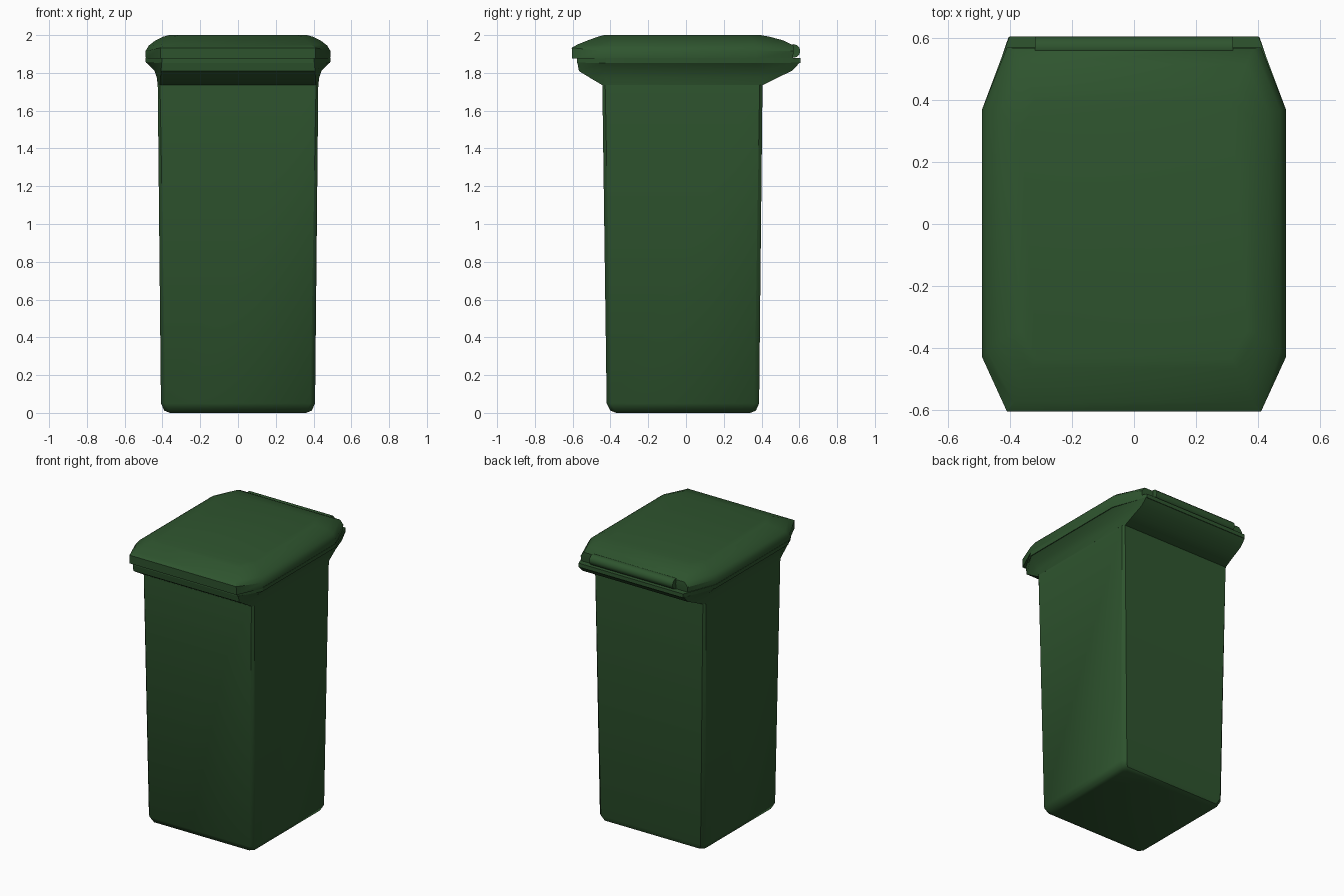
import bpy
import bmesh
import math
from mathutils import Matrix

cube = bpy.data.objects.get("Cube")
if cube:
    bpy.data.objects.remove(cube, do_unlink=True)

# One plastic colour for every part
green = bpy.data.materials.new("dark_green_plastic")
green.use_nodes = True
colour = (0.028, 0.09, 0.028, 1)
green.diffuse_color = colour
shader = next(n for n in green.node_tree.nodes if n.type == "BSDF_PRINCIPLED")
shader.inputs["Base Color"].default_value = colour
shader.inputs["Roughness"].default_value = 0.6


def finish(name, bm, angle):
    """Turn a bmesh into a smooth shaded object with sharp edges kept."""
    bmesh.ops.recalc_face_normals(bm, faces=bm.faces[:])
    mesh = bpy.data.meshes.new(name)
    bm.to_mesh(mesh)
    bm.free()
    mesh.materials.append(green)
    obj = bpy.data.objects.new(name, mesh)
    bpy.context.collection.objects.link(obj)
    bpy.ops.object.select_all(action="DESELECT")
    obj.select_set(True)
    bpy.context.view_layer.objects.active = obj
    bpy.ops.object.shade_smooth_by_angle(angle=math.radians(angle))
    return obj


def ring(bm, z, half, front, back, cut_x, cut_front, cut_back, lift=0):
    """Rectangle with cut corners; lift raises its front edge."""
    right = [
        (half - cut_x, front, z + lift),
        (half, front + cut_front, z),
        (half, back - cut_back, z),
        (half - cut_x, back, z),
    ]
    left = [(-x, y, h) for x, y, h in reversed(right)]
    return [bm.verts.new(p) for p in right + left]


def loft(name, sections, angle):
    """Skin a stack of cut-corner rectangles and cap both ends."""
    bm = bmesh.new()
    loops = [ring(bm, *section) for section in sections]
    for low, high in zip(loops, loops[1:]):
        count = len(low)
        for i in range(count):
            j = (i + 1) % count
            bm.faces.new((low[i], low[j], high[j], high[i]))
    bm.faces.new(loops[0][::-1])
    bm.faces.new(loops[-1])
    return finish(name, bm, angle)


# Tapered body with a rounded foot
loft("bin_body", [
    (0, 0.36, -0.37, 0.34, 0.02, 0.02, 0.02),
    (0.012, 0.39, -0.4, 0.37, 0.025, 0.025, 0.025),
    (0.05, 0.408, -0.42, 0.387, 0.025, 0.025, 0.025),
    (1.74, 0.425, -0.443, 0.405, 0.012, 0.015, 0.015),
], 40)

# Flared collar under the lid
loft("collar_flare", [
    (1.735, 0.425, -0.443, 0.405, 0.012, 0.015, 0.015),
    (1.775, 0.43, -0.51, 0.485, 0.02, 0.08, 0.09),
    (1.81, 0.442, -0.567, 0.56, 0.035, 0.13, 0.17),
    (1.855, 0.485, -0.575, 0.603, 0.08, 0.15, 0.235),
], 40)

# Flat band around the mouth
loft("rim", [
    (1.853, 0.488, -0.577, 0.605, 0.086, 0.15, 0.235),
    (1.88, 0.49, -0.577, 0.605, 0.088, 0.15, 0.235),
], 30)

# Domed lid with a straight skirt
loft("lid", [
    (1.875, 0.488, -0.603, 0.565, 0.078, 0.17, 0.195),
    (1.915, 0.49, -0.605, 0.57, 0.08, 0.175, 0.2, 0.018),
    (1.945, 0.472, -0.575, 0.568, 0.085, 0.165, 0.2, 0.005),
    (1.972, 0.437, -0.52, 0.515, 0.075, 0.14, 0.16),
    (1.992, 0.395, -0.465, 0.44, 0.06, 0.11, 0.11),
    (2.0, 0.365, -0.435, 0.395, 0.05, 0.09, 0.09),
], 35)

# Hinge barrel along the back edge
hinge = bmesh.new()
bmesh.ops.create_cone(
    hinge, cap_ends=True, segments=12, radius1=0.036, radius2=0.036, depth=0.64,
    matrix=Matrix.Translation((0, 0.569, 1.916)) @ Matrix.Rotation(math.pi / 2, 4, "Y"),
)
finish("lid_hinge", hinge, 40)
